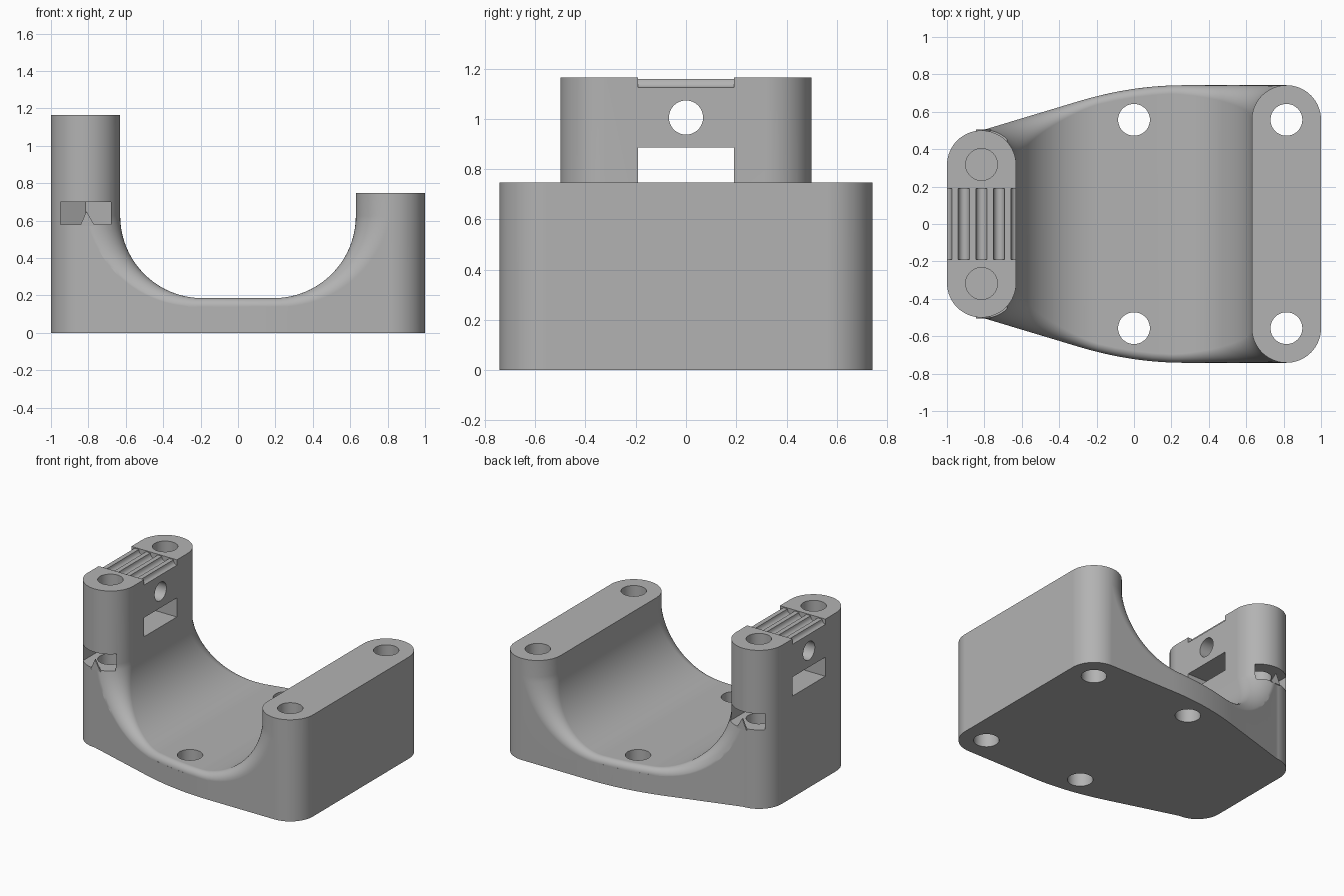
import bpy, bmesh, math
from mathutils import Vector

cube = bpy.data.objects.get("Cube")
if cube:
    bpy.data.objects.remove(cube, do_unlink=True)

R = 0.185            # end radius of both uprights
CX = 0.815           # upright centre line
TOP, LOW = 1.165, 0.747
HALF_L, HALF_R = 0.5, 0.742

grey = bpy.data.materials.new("light_grey")
grey.use_nodes = True
grey.diffuse_color = (0.45, 0.45, 0.45, 1)
grey.node_tree.nodes["Principled BSDF"].inputs["Base Color"].default_value = (0.45, 0.45, 0.45, 1)


def make(name, verts, faces):
    bm = bmesh.new()
    vs = [bm.verts.new(v) for v in verts]
    for f in faces:
        bm.faces.new([vs[i] for i in f])
    bmesh.ops.recalc_face_normals(bm, faces=bm.faces)
    me = bpy.data.meshes.new(name)
    bm.to_mesh(me)
    bm.free()
    me.materials.append(grey)
    ob = bpy.data.objects.new(name, me)
    bpy.context.collection.objects.link(ob)
    return ob


def loft(name, rows):
    """Closed solid through equal-length rings."""
    n = len(rows[0])
    faces = [(k * n + i, k * n + (i + 1) % n, (k + 1) * n + (i + 1) % n, (k + 1) * n + i)
             for k in range(len(rows) - 1) for i in range(n)]
    faces += [tuple(range(n)), tuple(range((len(rows) - 1) * n, len(rows) * n))]
    return make(name, [v for r in rows for v in r], faces)


def prism(name, pts, axis, lo, hi):
    """Extrude a 2D outline along x, y or z."""
    def place(p, h):
        v = list(p)
        v.insert(axis, h)
        return tuple(v)
    return loft(name, [[place(p, h) for p in pts] for h in (lo, hi)])


def arc(cx, cy, r, a0, a1, n):
    return [(cx + r * math.cos(math.radians(a0 + (a1 - a0) * i / n)),
             cy + r * math.sin(math.radians(a0 + (a1 - a0) * i / n))) for i in range(n + 1)]


def circle(cx, cy, r, n=48):
    return arc(cx, cy, r, 0, 360, n)[:-1]


def cut(ob, cutter):
    cutter.hide_render = True
    m = ob.modifiers.new("cut", 'BOOLEAN')
    m.operation, m.solver, m.object = 'DIFFERENCE', 'EXACT', cutter
    bpy.context.view_layer.update()
    me = bpy.data.meshes.new_from_object(ob.evaluated_get(bpy.context.evaluated_depsgraph_get()))
    ob.modifiers.clear()
    ob.data = me
    bpy.data.objects.remove(cutter, do_unlink=True)


# Plan outline: narrow rounded end, flared flank, wide rounded end
P0, P1, P2 = Vector((-0.3, 0.655)), Vector((-0.015, HALF_R)), Vector((0.27, HALF_R))
flank = [tuple(P0 * (1 - t) ** 2 + P1 * 2 * t * (1 - t) + P2 * t * t)
         for t in [i / 14 for i in range(15)]]
half = arc(-CX, HALF_L - R, R, 180, 90, 16) + flank + arc(CX, HALF_R - R, R, 90, 0, 16)
body = prism("bracket_body", half + [(x, -y) for x, y in reversed(half)], 2, 0, TOP)


def edge_y(x):
    """Half depth of the body at x."""
    if x <= -CX:
        return HALF_L
    if x >= P2.x:
        return HALF_R
    line = [(-CX, HALF_L)] + flank
    for (xa, ya), (xb, yb) in zip(line, line[1:]):
        if xa <= x <= xb:
            return ya + (yb - ya) * (x - xa) / (xb - xa)
    return HALF_R


# Cradle: U profile with a rounded rim that tightens toward the bottom
AX, AZ, AR = 0.19, 0.625, 0.44


def rim(u):
    return 0.045 + (R - 0.045) * u ** 1.5


right = []           # x, z, outward x, outward z, rim radius
for i in range(21):
    a = math.pi / 2 * i / 20
    right.append((AX + AR * math.sin(a), AZ - AR * math.cos(a), math.sin(a), -math.cos(a), rim(i / 20)))
flat = [(x, AZ - AR, 0, -1, rim(0)) for x in (-0.1, 0, 0.1)]
left = [(-x, z, -nx, nz, r) for x, z, nx, nz, r in reversed(right)]
profile = ([(-AX - AR, 1.4, -1, 0, R)] + left + flat + right
           + [(AX + AR, LOW, 1, 0, R), (1.3, LOW, 0, 0, R), (1.3, 1.4, 0, 0, R)])


def cradle_row(theta, side, outer=False):
    row = []
    for x, z, nx, nz, r in profile:
        o = r * (1 - math.cos(theta))
        y = edge_y(x + nx * r) - r * (1 - math.sin(theta))
        row.append((x + nx * o, side * (1 if outer else y), z + nz * o))
    return row


steps = [math.pi / 2 * i / 12 for i in range(13)]
rows = ([cradle_row(steps[-1], -1, True)] + [cradle_row(t, -1) for t in reversed(steps)]
        + [cradle_row(t, 1) for t in steps] + [cradle_row(steps[-1], 1, True)])
cut(body, loft("cradle_cutter", rows))

# Screw holes, blind tower holes and side nut pockets
for s in (-1, 1):
    for x in (0, CX):
        cut(body, prism("screw_cutter", circle(x, s * 0.557, 0.085), 2, -0.1, 1.4))
    cut(body, prism("tower_hole_cutter", circle(-CX, s * 0.318, 0.085), 2, 0.45, 1.4))
    w = 0.135
    pocket = [(-CX - w, s * 0.7), (-CX - w, s * 0.242), (-CX, s * 0.164),
              (-CX + w, s * 0.242), (-CX + w, s * 0.7)]
    cut(body, prism("pocket_cutter", pocket, 2, 0.58, 0.70))
    prism("left_pocket_rib" if s > 0 else "right_pocket_rib",
          [(-0.845, 0.57), (-0.81, 0.65), (-0.765, 0.57)], 1, *sorted((s * 0.494, s * 0.505)))

# Cross hole and strap window through the tower
cut(body, prism("cross_hole_cutter", circle(0, 1.005, 0.068), 0, -1.2, -0.3))
cut(body, prism("window_cutter", [(-0.19, 0.745), (0.19, 0.745), (0.19, 0.885), (-0.19, 0.885)],
                0, -1.2, -0.4))

# Toothed clamp seat on the tower top
land, top = 1.158, 1.25
seat = [(-1.1, top), (-1.1, land)]
for k in range(-1, 4):
    c = -0.91 + 0.094 * k
    seat += [(c + 0.03 * math.cos(a), land - 0.033 * math.sin(a))
             for a in [math.pi * (1 - i / 8) for i in range(9)]]
seat += [(-0.5, land), (-0.5, top)]
cut(body, prism("teeth_cutter", seat, 1, -0.19, 0.19))

# Smooth curved walls, crisp edges
bpy.ops.object.select_all(action='DESELECT')
body.select_set(True)
bpy.context.view_layer.objects.active = body
bpy.ops.object.shade_smooth_by_angle(angle=math.radians(25))
wn = body.modifiers.new("weighted_normals", 'WEIGHTED_NORMAL')
wn.keep_sharp = True
